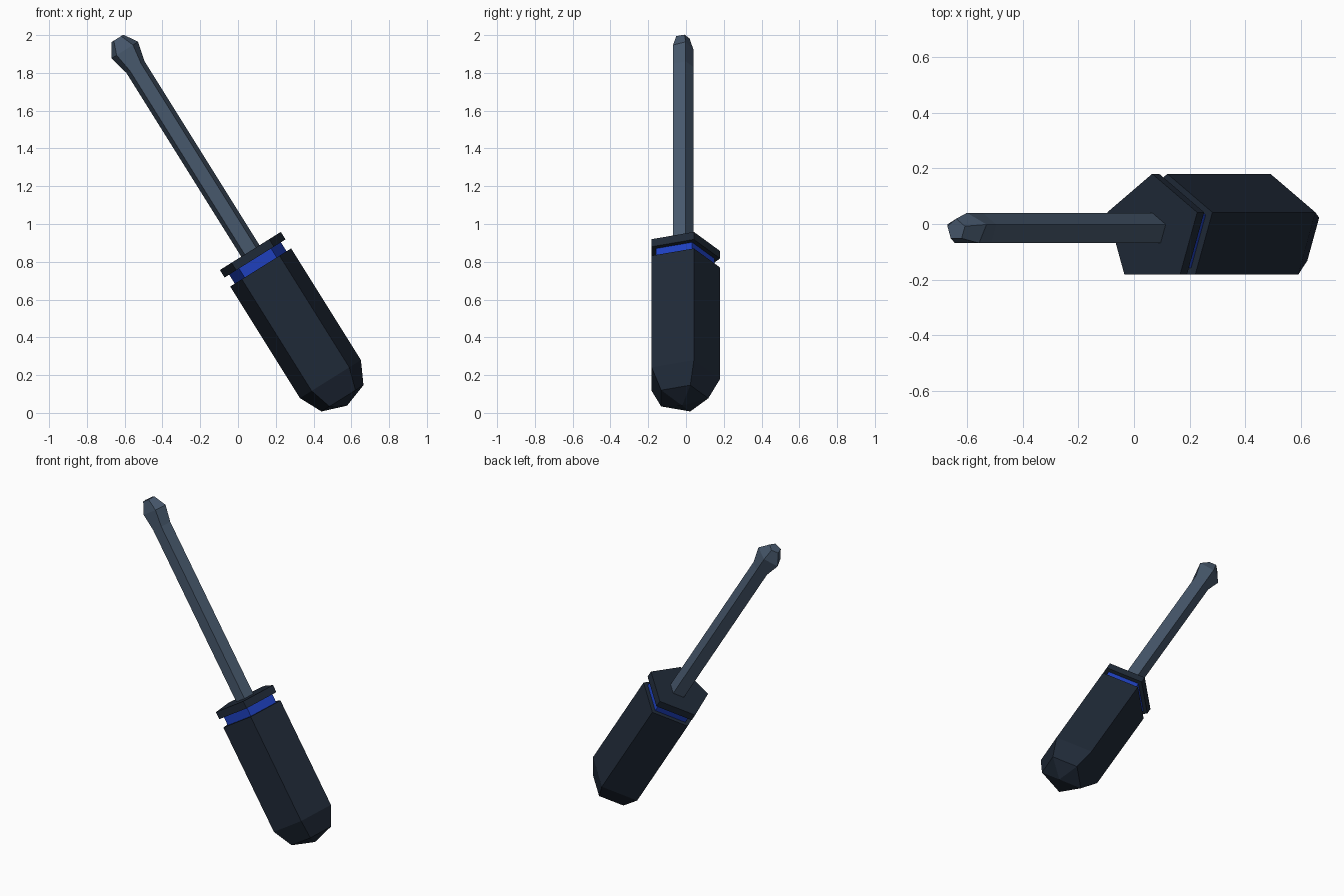
import bpy, math
from mathutils import Vector

if "Cube" in bpy.data.objects:
    bpy.data.objects.remove(bpy.data.objects["Cube"])

# Tool axis leans in the XZ plane; sections are pentagons with a corner at +y
ORIGIN = Vector((0.12, -0.02, 0.77))
AXIS = Vector((-0.53, 0, 0.848)).normalized()
SIDE = Vector((AXIS.z, 0, -AXIS.x))


def material(name, rgb):
    m = bpy.data.materials.new(name)
    lin = [(c / 255 / 12.92) if c < 11 else ((c / 255 + 0.055) / 1.055) ** 2.4 for c in rgb]
    m.diffuse_color = (*lin, 1)
    m.use_nodes = True
    m.node_tree.nodes["Principled BSDF"].inputs["Base Color"].default_value = m.diffuse_color
    return m


def lathe(name, rings, mat, tip=None):
    """Five-sided solid from (t, side radius, depth radius) rings, optional pointed start."""
    verts, faces = [], []
    for t, rs, rd in rings:
        for k in range(5):
            a = math.radians(72 * k)
            verts.append(ORIGIN + AXIS * t + SIDE * (rs * math.sin(a)) + Vector((0, rd * math.cos(a), 0)))
    for r in range(len(rings) - 1):
        for k in range(5):
            n = (k + 1) % 5
            faces.append((r * 5 + k, r * 5 + k + 5, r * 5 + n + 5, r * 5 + n))
    last = 5 * (len(rings) - 1)
    faces.append(tuple(last + k for k in reversed(range(5))))
    if tip is None:
        faces.append(tuple(range(5)))
    else:
        verts.append(ORIGIN + AXIS * tip)
        faces += [(k, (k + 1) % 5, len(verts) - 1) for k in range(5)]
    me = bpy.data.meshes.new(name)
    me.from_pydata(verts, [], faces)
    me.materials.append(mat)
    # Keep all normals pointing outward
    import bmesh
    bm = bmesh.new()
    bm.from_mesh(me)
    bmesh.ops.recalc_face_normals(bm, faces=bm.faces)
    bm.to_mesh(me)
    bm.free()
    ob = bpy.data.objects.new(name, me)
    bpy.context.collection.objects.link(ob)
    return ob


grip = material("dark slate grip", (31, 41, 55))
blue = material("blue band", (30, 64, 190))
steel = material("grey blue steel", (71, 88, 108))

# Handle with a faceted, pointed butt
lathe("handle", [(-0.817, 0.138, 0.138), (-0.697, 0.2, 0.2), (0, 0.2, 0.2)], grip, tip=-0.863)
# Recessed band and collar above it
lathe("band", [(-0.01, 0.17, 0.17), (0.06, 0.17, 0.17)], blue)
lathe("collar", [(0.056, 0.2, 0.2), (0.103, 0.2, 0.2)], grip)
# Shaft flaring sideways into a flat blade tip
lathe("shaft", [(0.09, 0.06, 0.06), (1.251, 0.06, 0.06), (1.357, 0.087, 0.06),
                (1.43, 0.039, 0.039)], steel)
